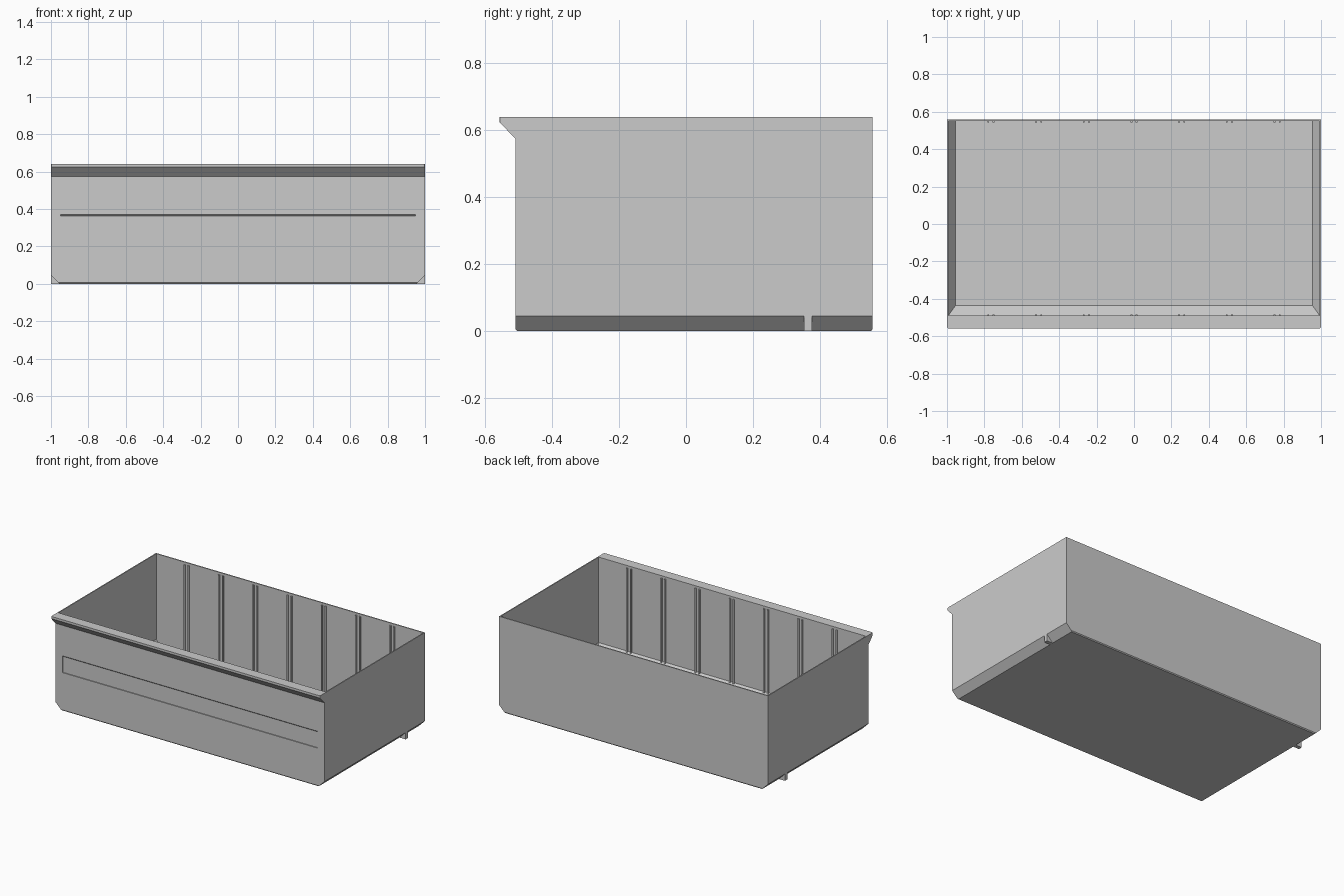
import bpy
import bmesh
from mathutils import Vector

if "Cube" in bpy.data.objects:
    bpy.data.objects.remove(bpy.data.objects["Cube"], do_unlink=True)

# Single grey plastic
grey = bpy.data.materials.new("grey_plastic")
grey.use_nodes = True
COLOUR = (0.6, 0.6, 0.6, 1)
grey.diffuse_color = COLOUR
grey.node_tree.nodes["Principled BSDF"].inputs["Base Color"].default_value = COLOUR

FRONT, BACK, TOP = -0.51, 0.558, 0.64
INNER_FRONT, INNER_BACK, FLOOR = -0.49, 0.55, 0.012


def finish(name, bm):
    bmesh.ops.recalc_face_normals(bm, faces=bm.faces)
    mesh = bpy.data.meshes.new(name)
    bm.to_mesh(mesh)
    bm.free()
    mesh.materials.append(grey)
    obj = bpy.data.objects.new(name, mesh)
    bpy.context.collection.objects.link(obj)
    return obj


def prism(name, profile, axis, start, end, corner=0):
    """Extrude a profile along x (points are y, z) or along y (points are x, z)."""
    bm = bmesh.new()
    place = (lambda p: (start, *p)) if axis == "x" else (lambda p: (p[0], start, p[1]))
    face = bm.faces.new([bm.verts.new(place(p)) for p in profile])
    grown = bmesh.ops.extrude_face_region(bm, geom=[face])["geom"]
    shift = Vector((end - start, 0, 0) if axis == "x" else (0, end - start, 0))
    bmesh.ops.translate(bm, vec=shift, verts=[g for g in grown if isinstance(g, bmesh.types.BMVert)])
    if corner:
        ends = [f for f in bm.faces if len({round(v.co.x, 3) for v in f.verts}) == 1]
        outer = min(v.co.y for v in bm.verts)
        edges = [e for e in bm.edges if all(abs(v.co.y - outer) < 1e-4 for v in e.verts)
                 and any(f in ends for f in e.link_faces)]
        bmesh.ops.bevel(bm, geom=edges, offset=corner, segments=2, profile=0.5, affect="EDGES")
    return finish(name, bm)


def box(bm, x0, x1, y0, y1, z0, z1):
    made = bmesh.ops.create_cube(bm, size=1)["verts"]
    for v in made:
        v.co = (x0 + (v.co.x + 0.5) * (x1 - x0),
                y0 + (v.co.y + 0.5) * (y1 - y0),
                z0 + (v.co.z + 0.5) * (z1 - z0))


# Bin body: rectangular rings (half width, front, back, height) up the outside, down the inside
rings = [
    (0.955, FRONT + 0.005, BACK - 0.005, 0),
    (0.961, FRONT, BACK, 0.006),
    (1, FRONT, BACK, 0.045),
    (1, FRONT, BACK, TOP),
    (0.993, INNER_FRONT, INNER_BACK, TOP),
    (0.993, INNER_FRONT, INNER_BACK, 0.065),
    (0.955, -0.437, INNER_BACK, FLOOR),
]
bm = bmesh.new()
loops = [[bm.verts.new(c) for c in ((-w, f, z), (w, f, z), (w, b, z), (-w, b, z))]
         for w, f, b, z in rings]
for low, high in zip(loops, loops[1:]):
    for i in range(4):
        j = (i + 1) % 4
        bm.faces.new((low[i], low[j], high[j], high[i]))
bm.faces.new(loops[0])
bm.faces.new(loops[-1])
body = finish("bin_body", bm)

# Shallow label recess in the front wall, with a sloped upper edge
cutter = prism("label_cutter", [(-0.55, 0.257), (-0.504, 0.257), (-0.504, 0.364), (-0.55, 0.41)],
               "x", -0.95, 0.95)
cutter.hide_render = True
cut = body.modifiers.new("label_recess", "BOOLEAN")
cut.operation = "DIFFERENCE"
cut.solver = "EXACT"
cut.object = cutter
bpy.context.view_layer.objects.active = body
bpy.ops.object.modifier_apply(modifier=cut.name)
bpy.data.objects.remove(cutter, do_unlink=True)

# Overhanging front lip
prism("front_lip", [(FRONT, 0.575), (-0.558, 0.625), (-0.558, TOP), (FRONT, TOP)],
      "x", -1, 1, corner=0.008)

# Pairs of divider guide ribs on both long inner walls
for name, y0, y1, z0 in (("front_ribs", INNER_FRONT, INNER_FRONT + 0.007, 0.058),
                         ("back_ribs", INNER_BACK - 0.007, INNER_BACK, FLOOR)):
    bm = bmesh.new()
    for i in range(-3, 4):
        for side in (-1, 1):
            x = i * 0.255 + side * 0.014
            box(bm, x - 0.005, x + 0.005, y0, y1, z0, 0.625)
    finish(name, bm)

# Stop tabs filling the chamfer under each side
for name, s in (("left_tab", 1), ("right_tab", -1)):
    prism(name, [(s * 0.955, 0), (s, 0), (s, 0.045)], "y", 0.352, 0.377)
